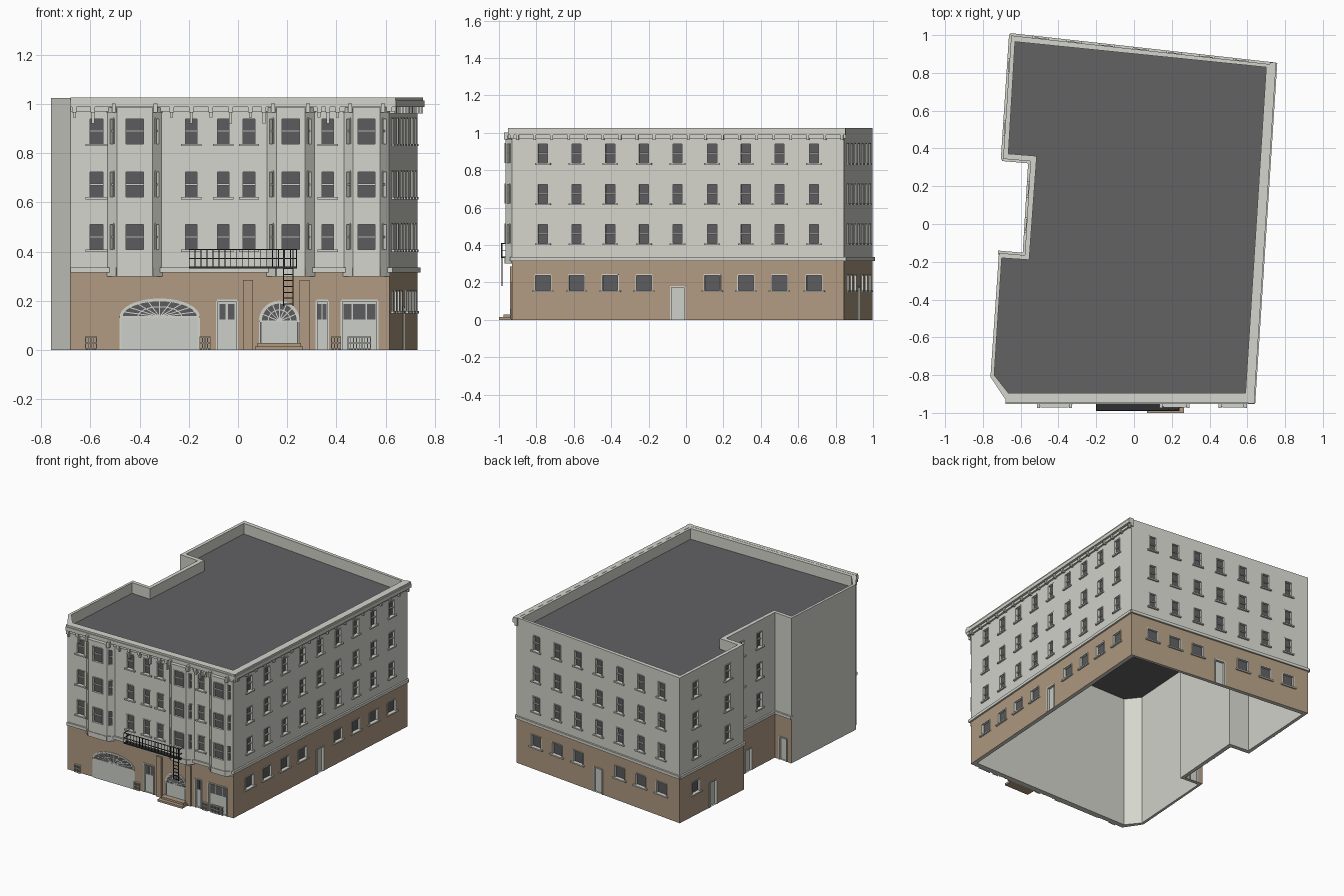
import bpy, bmesh, math
from mathutils import Vector

cube = bpy.data.objects.get("Cube")
if cube:
    bpy.data.objects.remove(cube, do_unlink=True)

# Materials
def lin(c):
    c /= 255
    return c / 12.92 if c < 0.04 else ((c + 0.055) / 1.055) ** 2.4

def material(name, r, g, b):
    m = bpy.data.materials.new(name)
    m.use_nodes = True
    col = (lin(r), lin(g), lin(b), 1)
    m.diffuse_color = col
    m.node_tree.nodes["Principled BSDF"].inputs["Base Color"].default_value = col
    return m

MATS = [material("pale_stone", 212, 213, 204), material("brown_base", 177, 155, 130),
        material("dark_glass", 92, 92, 95), material("roof_grey", 98, 98, 100),
        material("door_grey", 204, 207, 200), material("black_iron", 48, 48, 50)]
STONE, BROWN, GLASS, ROOF, DOOR, IRON = range(6)
BELT, TOP = 0.315, 1.025

class Frame:
    """Wall plane: s along the wall, z up, d outward."""
    def __init__(self, p, q, origin=None):
        p, q = Vector(p), Vector(q)
        self.o, self.u = Vector(origin or p), (q - p).normalized()
        self.n, self.length = Vector((self.u.y, -self.u.x)), (q - p).length
    def at(self, s, z, d=0):
        v = self.o + self.u * s + self.n * d
        return (v.x, v.y, z)

def add_face(bm, pts, mat):
    f = bm.faces.new([bm.verts.new(p) for p in pts])
    f.material_index = mat

def finish(bm, name, recalc=True):
    bmesh.ops.remove_doubles(bm, verts=bm.verts, dist=0.00005) if not recalc else None
    if recalc:
        bmesh.ops.recalc_face_normals(bm, faces=bm.faces)
    me = bpy.data.meshes.new(name)
    bm.to_mesh(me)
    bm.free()
    for m in MATS:
        me.materials.append(m)
    ob = bpy.data.objects.new(name, me)
    bpy.context.collection.objects.link(ob)

def prism(bm, fr, pts, d0, d1, mat):
    a = [bm.verts.new(fr.at(s, z, d0)) for s, z in pts]
    b = [bm.verts.new(fr.at(s, z, d1)) for s, z in pts]
    n = len(pts)
    faces = [bm.faces.new(a[::-1]), bm.faces.new(b)]
    faces += [bm.faces.new((a[i], a[(i + 1) % n], b[(i + 1) % n], b[i])) for i in range(n)]
    for f in faces:
        f.material_index = mat

def slab(bm, fr, s0, s1, z0, z1, d0, d1, mat=STONE):
    prism(bm, fr, [(s0, z0), (s1, z0), (s1, z1), (s0, z1)], d0, d1, mat)

def bar(bm, fr, a, b, w, d0, d1, mat):
    a, b = Vector(a), Vector(b)
    t = (b - a).normalized() * w / 2
    t = Vector((-t.y, t.x))
    prism(bm, fr, [a - t, b - t, b + t, a + t], d0, d1, mat)

# Wall skin: grid of faces with recessed openings (s0, s1, z0, z1, material)
def wall(bm, fr, s0, s1, z0, z1, openings, base):
    ss = sorted({round(v, 4) for o in openings for v in o[:2]} | {s0, s1})
    zs = sorted({round(v, 4) for o in openings for v in o[2:4]} | {z0, z1, max(z0, BELT)})
    for a, b in zip(ss, ss[1:]):
        for c, e in zip(zs, zs[1:]):
            m, h = (a + b) / 2, (c + e) / 2
            if not any(o[0] < m < o[1] and o[2] < h < o[3] for o in openings):
                add_face(bm, [fr.at(a, c), fr.at(b, c), fr.at(b, e), fr.at(a, e)],
                         BROWN if base and h < BELT else STONE)
    for a, b, c, e, mat in openings:
        ring = [(a, c), (b, c), (b, e), (a, e)]
        for (p, q) in zip(ring, ring[1:] + ring[:1]):
            add_face(bm, [fr.at(*p), fr.at(*q), fr.at(*q, -0.014), fr.at(*p, -0.014)], STONE)
        add_face(bm, [fr.at(*p, -0.014) for p in ring], mat)

def window(det, fr, s, z0, z1, w, sash=True, sill=True):
    a, b = s - w / 2, s + w / 2
    for e in (a, b):
        slab(det, fr, e - 0.003, e + 0.003, z0, z1, -0.014, 0.004)
    slab(det, fr, a, b, z1 - 0.002, z1 + 0.004, -0.014, 0.004)
    if sash:
        mid = (z0 + z1) / 2
        slab(det, fr, a, b, mid - 0.004, mid + 0.004, -0.014, -0.005)
    if sill:
        slab(det, fr, a - 0.014, b + 0.014, z0 - 0.009, z0, -0.01, 0.012)
    return (a, b, z0, z1, GLASS)

def door(det, fr, s, w, h):
    for e in (s - w / 2, s + w / 2):
        slab(det, fr, e - 0.004, e + 0.004, 0, h, -0.014, 0.004)
    slab(det, fr, s - w / 2, s + w / 2, h - 0.003, h + 0.005, -0.014, 0.004)
    return (s - w / 2, s + w / 2, 0, h, DOOR)

ROWS = [(0.408, 0.512), (0.622, 0.725), (0.838, 0.942)]

# Footprint of the outer walls and of the parapet's inner face
P = [(-0.68, -0.93), (0.615, -0.93), (0.73, 0.845), (-0.65, 0.998), (-0.693, 0.345),
     (-0.548, 0.332), (-0.578, -0.165), (-0.715, -0.153), (-0.76, -0.81)]
R = [(-0.665, -0.895), (0.59, -0.895), (0.70, 0.83), (-0.63, 0.965), (-0.665, 0.372),
     (-0.515, 0.36), (-0.555, -0.19), (-0.70, -0.18), (-0.74, -0.8)]
N = len(P)
frames = [Frame(P[i], P[(i + 1) % N]) for i in range(N)]
front = Frame(P[0], P[1], (0, -0.93))
right, back, rear_left, notch_side, notch_back, notch_front = frames[1:7]

# Openings of each wall: upper columns, ground windows, doors (fractions of the length)
right_cols = [(y + 0.93) / 1.775 for y in (-0.765, -0.585, -0.405, -0.225, -0.045, 0.14, 0.32, 0.5, 0.685)]
back_cols = [0.12 + 0.128 * i for i in range(7)]
PLAN = [("right_wall", right, right_cols, [c for i, c in enumerate(right_cols) if i != 4], [(right_cols[4], 0.075, 0.175)]),
        ("back_wall", back, back_cols, [c for i, c in enumerate(back_cols) if i != 3], [(0.5, 0.075, 0.175)]),
        ("rear_left_wall", rear_left, [0.25, 0.75], [0.25], [(0.52, 0.075, 0.175)]),
        ("notch_side_wall", notch_side, [], [], []),
        ("notch_back_wall", notch_back, [0.3, 0.68], [], [(0.45, 0.075, 0.16)]),
        ("notch_front_wall", notch_front, [], [], [(0.5, 0.065, 0.16)])]
for name, fr, cols, low, doors in PLAN:
    skin, det, L = bmesh.new(), bmesh.new(), fr.length
    ops = [window(det, fr, c * L, z0, z1, 0.056) for c in cols for z0, z1 in ROWS]
    ops += [window(det, fr, c * L, 0.158, 0.24, 0.086, sash=False) for c in low]
    ops += [door(det, fr, c * L, w, h) for c, w, h in doors]
    slab(det, fr, -0.005, L + 0.005, BELT, 0.335, -0.01, 0.012)
    wall(skin, fr, 0, L, 0, TOP, ops, True)
    finish(skin, name, False)
    finish(det, name + "_trim")

# Plain party walls on the left and at the chamfered corner
skin = bmesh.new()
for fr in frames[7:]:
    wall(skin, fr, 0, fr.length, 0, TOP, [], False)
finish(skin, "party_walls", False)

# Front wall
skin, det = bmesh.new(), bmesh.new()
ops = [window(det, front, x, z0, z1, 0.06 if x < -0.5 else 0.054)
       for x in (-0.575, -0.19, -0.06, 0.045, 0.365) for z0, z1 in ROWS]
ops += [door(det, front, -0.045, 0.08, 0.2), door(det, front, 0.342, 0.046, 0.2),
        door(det, front, 0.493, 0.146, 0.2)]
for x, w in ((-0.063, 0.026), (-0.027, 0.026), (0.332, 0.016), (0.352, 0.016),
             (0.445, 0.034), (0.493, 0.05), (0.541, 0.034)):
    slab(det, front, x - w / 2, x + w / 2, 0.125, 0.188, -0.014, -0.011, GLASS)
wall(skin, front, P[0][0], P[1][0], 0, TOP, ops, True)
slab(det, front, -0.68, 0.627, BELT, 0.335, -0.01, 0.012)
finish(skin, "front_wall", False)
finish(det, "front_trim")

# Parapet ring, inner lining and roof
bm = bmesh.new()
for i in range(N):
    j = (i + 1) % N
    for z in (0, TOP):
        quad = [(*P[i], z), (*P[j], z), (*R[j], z), (*R[i], z)]
        add_face(bm, quad if z else quad[::-1], STONE)
    add_face(bm, [(*R[j], 0), (*R[i], 0), (*R[i], TOP), (*R[j], TOP)], STONE)
finish(bm, "parapet_and_lining", False)
bm = bmesh.new()
add_face(bm, [(*p, 0.95) for p in R], ROOF)
finish(bm, "roof", False)

# Bay windows
for k, (x0, x1) in enumerate(((-0.53, -0.31), (0.118, 0.31), (0.43, 0.614))):
    skin, det = bmesh.new(), bmesh.new()
    pts = [(x0, -0.93), (x0 + 0.038, -0.966), (x1 - 0.038, -0.966), (x1, -0.93)]
    for i, (p, q) in enumerate(zip(pts, pts[1:])):
        fr = Frame(p, q)
        w = 0.076 if i == 1 else 0.022
        ops = [window(det, fr, fr.length / 2, z0, z1, w, sill=False) for z0, z1 in ROWS]
        wall(skin, fr, 0, fr.length, 0.3, 0.985, ops, False)
        slab(det, fr, 0, fr.length, 0.3, 0.335, -0.005, 0.004)
        slab(det, fr, 0, fr.length, 0.965, 0.985, -0.005, 0.006)
    add_face(skin, [(*p, 0.3) for p in pts[::-1]], STONE)
    add_face(skin, [(*p, 0.985) for p in pts], STONE)
    for x in (x0 + 0.025, x1 - 0.025):
        slab(det, front, x - 0.008, x + 0.008, 0.965, 1.003, 0, 0.044)
    finish(skin, "bay_%d" % (k + 1), False)
    finish(det, "bay_%d_trim" % (k + 1))

# Cornice with brackets on the front and right
bm = bmesh.new()
for fr, a, b, out in ((front, -0.68, 0.64, 0.022), (right, -0.02, right.length + 0.01, 0.028)):
    slab(bm, fr, a, b, 0.97, 0.99, -0.01, 0.012)
    slab(bm, fr, a, b, 0.988, 1.014, -0.01, out)
    slab(bm, fr, a, b, 1.01, TOP + 0.001, -0.01, out - 0.006)
for i in range(20):
    s = 0.03 + i * 0.0915
    slab(bm, right, s - 0.007, s + 0.007, 0.962, 0.99, 0, 0.022)
for i, x in enumerate((-0.665, -0.59, -0.27, -0.19, -0.11, -0.03, 0.05, 0.105, 0.33, 0.365, 0.405)):
    slab(bm, front, x - 0.006, x + 0.006, 0.92 if i % 2 else 0.945, 0.99, 0, 0.016)
    slab(bm, front, x - 0.009, x + 0.009, 0.965, 0.99, 0, 0.024)
finish(bm, "cornice")

# Arched garage door and arched entrance with fan lights
def arch(cx, half, spring, rise, n=20):
    return [(cx + half * math.cos(math.pi * i / n), spring + rise * math.sin(math.pi * i / n))
            for i in range(n + 1)]

def arched_door(name, cx, half, foot, spring, rise, spokes):
    bm = bmesh.new()
    outline = [(cx - half, foot), (cx + half, foot)]
    prism(bm, front, outline + arch(cx, half, spring, rise), 0, 0.004, STONE)
    prism(bm, front, arch(cx, half - 0.012, spring, rise - 0.012), 0.003, 0.006, GLASS)
    slab(bm, front, cx - half + 0.01, cx + half - 0.01, foot, spring, 0.003, 0.007, DOOR)
    for i in range(1, spokes):
        t = math.pi * i / spokes
        tip = (cx + (half - 0.008) * math.cos(t), spring + (rise - 0.008) * math.sin(t))
        bar(bm, front, (cx, spring), tip, 0.004, 0.005, 0.008, STONE)
    mid = arch(cx, half * 0.55, spring, rise * 0.55, 12)
    for p, q in zip(mid, mid[1:]):
        bar(bm, front, p, q, 0.004, 0.005, 0.008, STONE)
    slab(bm, front, cx - half, cx + half, spring - 0.004, spring + 0.003, 0.004, 0.009)
    finish(bm, name)

arched_door("garage_door", -0.318, 0.163, 0, 0.135, 0.075, 10)
arched_door("entrance_door", 0.168, 0.083, 0.028, 0.118, 0.083, 8)

# Entrance pilasters, door edges and steps
bm = bmesh.new()
for x in (0.04, 0.27):
    slab(bm, front, x - 0.02, x + 0.02, 0, 0.285, 0, 0.012, BROWN)
for x in (0.093, 0.243):
    slab(bm, front, x - 0.003, x + 0.003, 0.028, 0.118, 0, 0.009, GLASS)
slab(bm, front, 0.07, 0.265, 0, 0.014, 0, 0.07, BROWN)
slab(bm, front, 0.08, 0.255, 0.014, 0.028, 0, 0.045, BROWN)
finish(bm, "entrance_surround")

# Basement grilles
bm = bmesh.new()
for a, b in ((-0.62, -0.575), (-0.155, -0.113), (0.38, 0.417), (0.447, 0.538)):
    count = round((b - a) / 0.011)
    for i in range(count + 1):
        x = a + (b - a) * i / count
        slab(bm, front, x - 0.0015, x + 0.0015, 0, 0.056, 0.006, 0.012)
    for z in (0.004, 0.028, 0.054):
        slab(bm, front, a, b, z - 0.002, z + 0.002, 0, 0.012)
finish(bm, "basement_grilles")

# Fire escape balcony and drop ladder
bm = bmesh.new()
x0, x1 = -0.2, 0.24
slab(bm, front, x0, x1, 0.332, 0.339, 0.02, 0.06, IRON)
for z in (0.372, 0.408):
    slab(bm, front, x0, x1, z - 0.002, z + 0.002, 0.056, 0.06, IRON)
    for x in (x0, x1 - 0.004):
        slab(bm, front, x, x + 0.004, z - 0.002, z + 0.002, 0, 0.06, IRON)
for i in range(19):
    x = x0 + (x1 - x0 - 0.004) * i / 18
    slab(bm, front, x, x + 0.003, 0.335, 0.408, 0.057, 0.06, IRON)
for x in (0.185, 0.223):
    slab(bm, front, x - 0.0025, x + 0.0025, 0.18, 0.41, 0.05, 0.056, IRON)
for i in range(7):
    z = 0.187 + 0.024 * i
    slab(bm, front, 0.185, 0.223, z - 0.002, z + 0.002, 0.051, 0.055, IRON)
finish(bm, "fire_escape")
